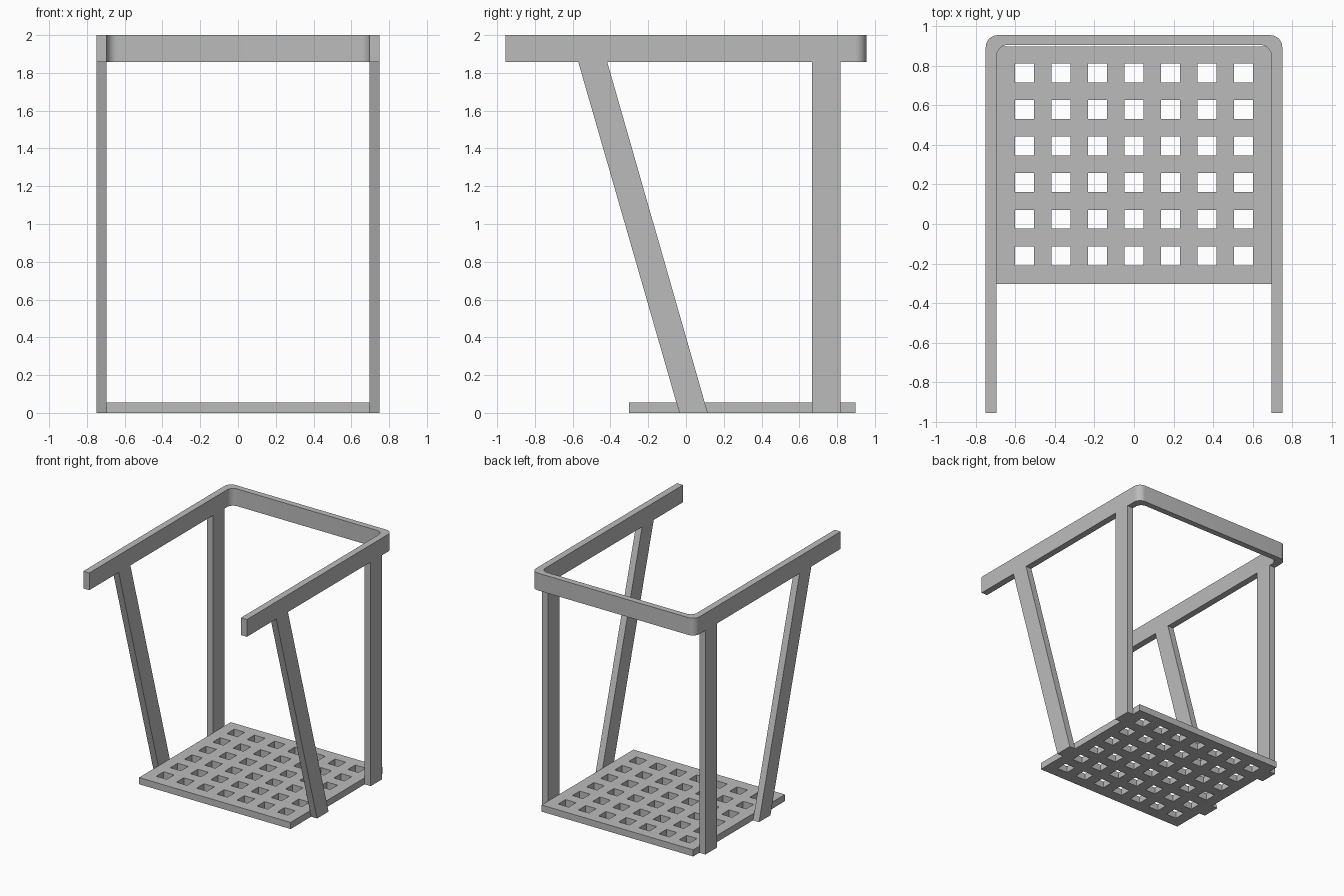
import bpy
import bmesh
from math import cos, sin, pi, radians
from mathutils import Vector

cube = bpy.data.objects.get("Cube")
if cube:
    bpy.data.objects.remove(cube, do_unlink=True)

GREY = (0.5, 0.5, 0.5, 1.0)
grey = bpy.data.materials.new("plain grey")
grey.use_nodes = True
grey.diffuse_color = GREY
grey.node_tree.nodes["Principled BSDF"].inputs["Base Color"].default_value = GREY

HALF_X, BACK, TOP = 0.75, 0.955, 2.0
WALL = 0.055                  # thickness of rail, legs and plate
INNER_X = HALF_X - WALL
RAIL_Z = 1.857                # underside of the rail


def extruded(name, polygons, offset):
    """Solid made by sweeping a sheet of 3D polygons along an offset."""
    bm = bmesh.new()
    for poly in polygons:
        bm.faces.new([bm.verts.new(p) for p in poly])
    bmesh.ops.remove_doubles(bm, verts=bm.verts, dist=1e-5)
    result = bmesh.ops.extrude_face_region(bm, geom=bm.faces[:], use_keep_orig=True)
    moved = [g for g in result["geom"] if isinstance(g, bmesh.types.BMVert)]
    bmesh.ops.translate(bm, verts=moved, vec=Vector(offset))
    bmesh.ops.recalc_face_normals(bm, faces=bm.faces)
    mesh = bpy.data.meshes.new(name)
    bm.to_mesh(mesh)
    bm.free()
    mesh.materials.append(grey)
    mesh.shade_smooth()
    mesh.set_sharp_from_angle(angle=radians(30))
    obj = bpy.data.objects.new(name, mesh)
    bpy.context.collection.objects.link(obj)
    return obj


# U-shaped top rail with rounded back corners
def corner(x, y, radius, steps=10):
    return [(x - radius + radius * cos(a), y - radius + radius * sin(a), RAIL_Z)
            for a in (pi / 2 * i / steps for i in range(steps + 1))]


def rail_side(x, y, radius):
    half = [(x, -BACK, RAIL_Z)] + corner(x, y, radius)
    return half + [(-px, py, pz) for px, py, pz in reversed(half)]


outer = rail_side(HALF_X, BACK, 0.06)
inner = rail_side(INNER_X, BACK - 0.05, 0.055)
strip = [(outer[i], outer[i + 1], inner[i + 1], inner[i])
         for i in range(len(outer) - 1)]
extruded("top_rail", strip, (0, 0, TOP - RAIL_Z))

# Upright rear legs and slanted front legs
for side, x in (("left", INNER_X), ("right", -HALF_X)):
    for part, low, high in (("rear_leg", (0.667, 0.817), (0.667, 0.817)),
                            ("front_leg", (-0.035, 0.115), (-0.57, -0.417))):
        outline = [(x, low[0], 0), (x, low[1], 0),
                   (x, high[1], RAIL_Z), (x, high[0], RAIL_Z)]
        extruded(f"{side}_{part}", [outline], (WALL, 0, 0))

# Foot plate with a grid of square holes
PITCH, HOLE = 0.185, 0.096


def grid_lines(start, end, first_centre, count):
    lines = [start]
    for i in range(count):
        c = first_centre + i * PITCH
        lines += [c - HOLE / 2, c + HOLE / 2]
    return lines + [end]


xs = grid_lines(-INNER_X, INNER_X, -3 * PITCH, 7)
ys = grid_lines(-0.303, 0.898, -0.161, 6)
cells = [((xs[i], ys[j], 0), (xs[i + 1], ys[j], 0),
          (xs[i + 1], ys[j + 1], 0), (xs[i], ys[j + 1], 0))
         for i in range(len(xs) - 1) for j in range(len(ys) - 1)
         if not (i % 2 and j % 2)]
extruded("foot_plate", cells, (0, 0, WALL))
